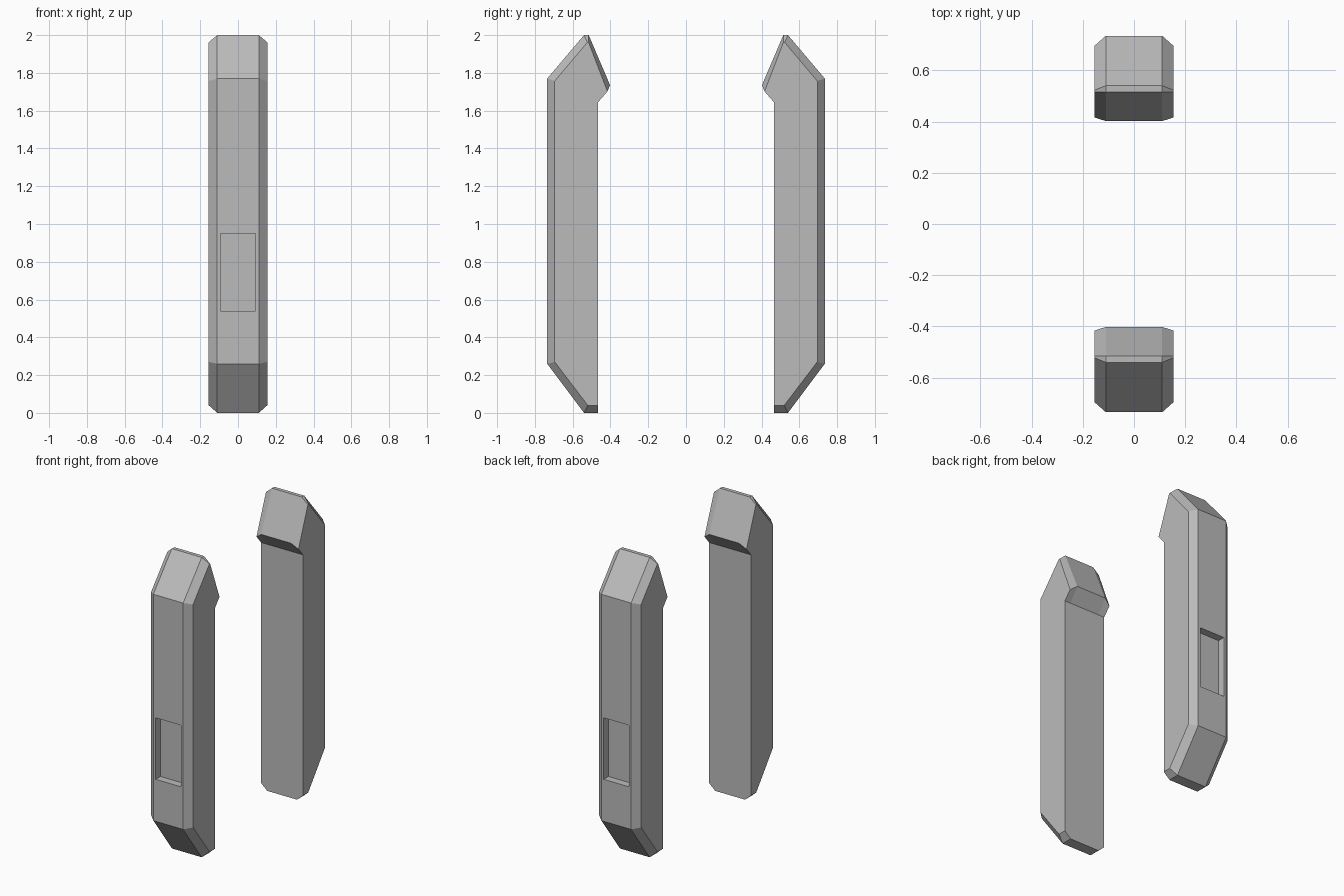
import bpy, bmesh, math
from mathutils import Matrix

cube = bpy.data.objects.get("Cube")
if cube:
    bpy.data.objects.remove(cube, do_unlink=True)

grey = bpy.data.materials.new("plain_grey")
grey.use_nodes = True
colour = (0.5, 0.5, 0.5, 1)
grey.diffuse_color = colour
grey.node_tree.nodes["Principled BSDF"].inputs["Base Color"].default_value = colour

# Matching (y, z) outlines: middle band, and the side cheeks inside the chamfer
MIDDLE = [(-0.735, 0.26), (-0.735, 1.77), (-0.54, 2.0), (-0.515, 2.0),
          (-0.402, 1.735), (-0.465, 1.645), (-0.465, 0.0), (-0.54, 0.0)]
CHEEK = [(-0.695, 0.27), (-0.695, 1.757), (-0.522, 1.962), (-0.515, 1.96),
         (-0.416, 1.702), (-0.465, 1.645), (-0.465, 0.04), (-0.52, 0.04)]
SECTIONS = [(-0.155, CHEEK), (-0.11, MIDDLE), (0.11, MIDDLE), (0.155, CHEEK)]


def make_post(name, turn):
    """Chamfered post with a hooked top and a recess in its outer face."""
    bm = bmesh.new()
    loops = [[bm.verts.new((x, y, z)) for y, z in outline] for x, outline in SECTIONS]
    n = len(MIDDLE)
    outer_face = None
    for s in range(3):
        a, b = loops[s], loops[s + 1]
        for i in range(n):
            j = (i + 1) % n
            face = bm.faces.new((a[i], b[i], b[j], a[j]))
            if s == 1 and i == 0:
                outer_face = face
    bm.faces.new(loops[0])
    bm.faces.new(loops[-1][::-1])
    bmesh.ops.recalc_face_normals(bm, faces=bm.faces)

    # Rectangular recess: inset the outer face, fit it, and push it inwards
    bmesh.ops.inset_individual(bm, faces=[outer_face], thickness=0.02)
    for v in outer_face.verts:
        v.co.x = math.copysign(0.093, v.co.x)
        v.co.z = 0.95 if v.co.z > 1 else 0.54
    ext = bmesh.ops.extrude_discrete_faces(bm, faces=[outer_face])
    bmesh.ops.translate(bm, vec=(0, 0.05, 0), verts=ext["faces"][0].verts[:])

    bmesh.ops.recalc_face_normals(bm, faces=bm.faces)
    bm.transform(Matrix.Rotation(turn, 4, "Z"))
    mesh = bpy.data.meshes.new(name)
    bm.to_mesh(mesh)
    bm.free()
    mesh.materials.append(grey)
    obj = bpy.data.objects.new(name, mesh)
    bpy.context.collection.objects.link(obj)
    return obj


make_post("front_post", 0)
make_post("back_post", math.pi)
